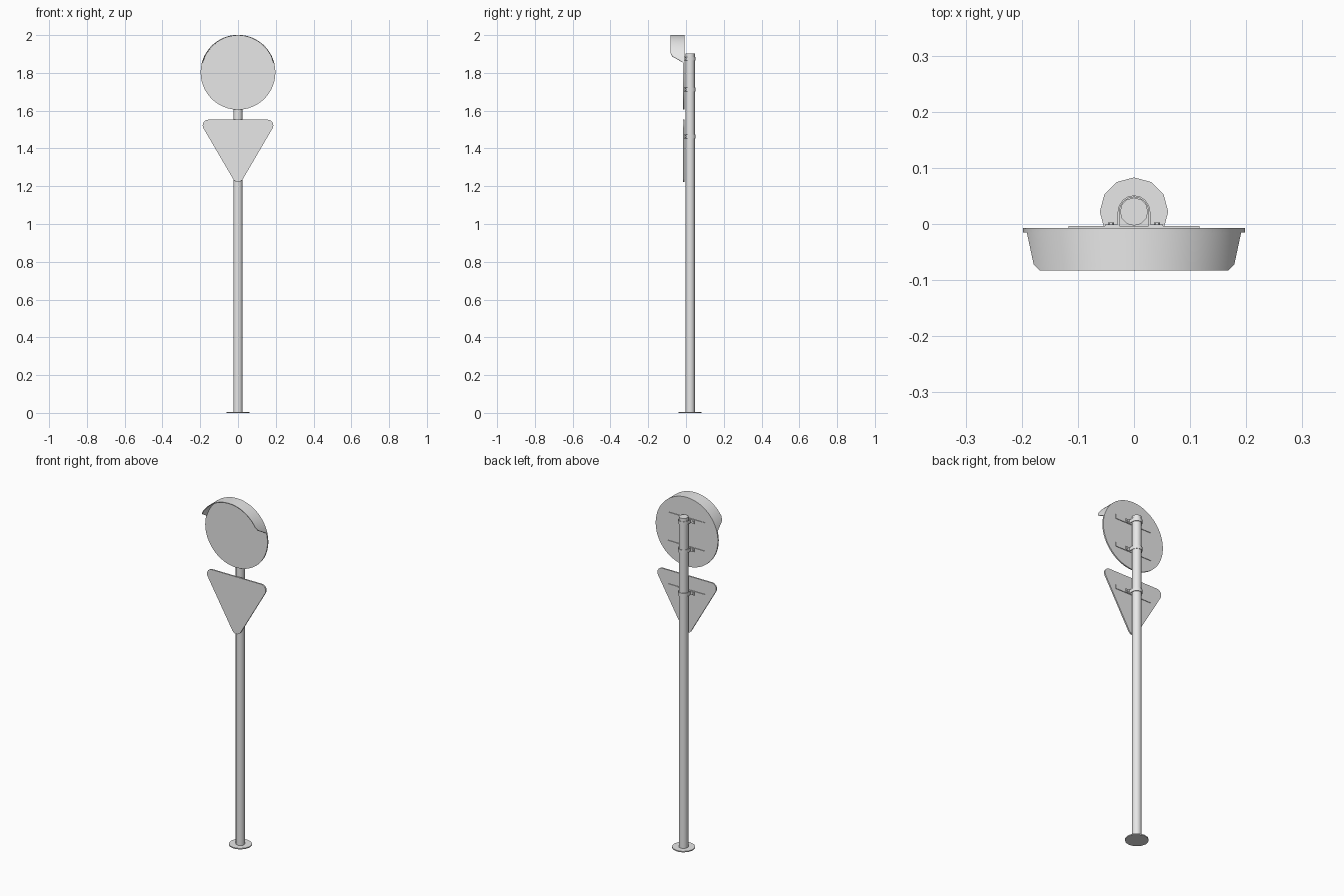
import bpy, bmesh
from math import sin, cos, acos, pi, radians

cube = bpy.data.objects.get("Cube")
if cube:
    bpy.data.objects.remove(cube)

grey = bpy.data.materials.new("bare grey metal")
grey.use_nodes = True
grey.diffuse_color = (0.8, 0.8, 0.8, 1)
grey.node_tree.nodes["Principled BSDF"].inputs["Base Color"].default_value = (0.8, 0.8, 0.8, 1)

POLE_Y, POLE_R = 0.022, 0.025
BACK, FRONT = -0.007, -0.015      # sign plate faces
DISC_Z, DISC_R = 1.803, 0.198


def finish(name, bm, thickness=0):
    bmesh.ops.recalc_face_normals(bm, faces=bm.faces) if not thickness else None
    mesh = bpy.data.meshes.new(name)
    bm.to_mesh(mesh)
    bm.free()
    mesh.materials.append(grey)
    ob = bpy.data.objects.new(name, mesh)
    bpy.context.collection.objects.link(ob)
    bpy.ops.object.select_all(action='DESELECT')
    ob.select_set(True)
    bpy.context.view_layer.objects.active = ob
    if thickness:
        mod = ob.modifiers.new("thickness", 'SOLIDIFY')
        mod.thickness, mod.offset = thickness, -1
        bpy.ops.object.modifier_apply(modifier=mod.name)
    bpy.ops.object.shade_smooth_by_angle(angle=radians(40))
    return ob


def prism(name, outline, vector):
    """Extrude a closed outline of 3D points along a vector."""
    bm = bmesh.new()
    face = bm.faces.new([bm.verts.new(p) for p in outline])
    top = bmesh.ops.extrude_face_region(bm, geom=[face])["geom"]
    bmesh.ops.translate(bm, vec=vector,
                        verts=[v for v in top if isinstance(v, bmesh.types.BMVert)])
    return finish(name, bm)


def arc(cx, cy, r, start, end, steps):
    return [(cx + r * cos(start + (end - start) * i / steps),
             cy + r * sin(start + (end - start) * i / steps)) for i in range(steps + 1)]


def flat(points, z):
    return [(x, y, z) for x, y in points]


def upright(points):
    return [(x, BACK, z) for x, z in points]


def box(name, x0, x1, y0, y1, z0, z1):
    prism(name, [(x0, y0, z0), (x1, y0, z0), (x1, y1, z0), (x0, y1, z0)], (0, 0, z1 - z0))


# Pole and foot plate
prism("foot_plate", flat(arc(0, POLE_Y, 0.061, pi / 2, pi * 2.5, 12)[:-1], 0), (0, 0, 0.006))
prism("pole", flat(arc(0, POLE_Y, POLE_R, pi / 2, pi * 2.5, 12)[:-1], 0.004), (0, 0, 1.898))

# Round sign
plate = (0, FRONT - BACK, 0)
prism("round_sign", upright(arc(0, DISC_Z, DISC_R, 0, 2 * pi, 48)[:-1]), plate)

# Triangular sign, point down, with rounded corners
r, a, top = 0.03, 0.157, 1.552
corners = [(a, top - r, -30), (-a, top - r, 90), (0, top - r - a * 1.71, 210)]
outline = []
for cx, cz, start in corners:
    outline += arc(cx, cz, r, radians(start), radians(start + 120), 8)
prism("triangle_sign", upright(outline), plate)

# Curved visor over the round sign, with a sloping lower edge
bm = bmesh.new()
COLS = 32
rows = []
for y, z_end in [(BACK, 1.845), (FRONT, 1.855), (-0.072, 1.888), (-0.083, 1.908)]:
    half = acos((z_end - DISC_Z) / DISC_R)
    angles = [half * (2 * i / COLS - 1) for i in range(COLS + 1)]
    rows.append([bm.verts.new((DISC_R * sin(t), y, DISC_Z + DISC_R * cos(t))) for t in angles])
for back, front in zip(rows, rows[1:]):
    for i in range(COLS):
        bm.faces.new((back[i], front[i], front[i + 1], back[i + 1]))
finish("visor", bm, 0.004)

# Mounting rails with clamps round the pole
for name, z in [("upper", 1.875), ("middle", 1.712), ("lower", 1.463)]:
    box(name + "_rail", -0.117, 0.117, BACK, -0.0035, z - 0.012, z + 0.012)
    outer, inner = POLE_R + 0.004, POLE_R + 0.001
    band = ([(outer, -0.0035)] + arc(0, POLE_Y, outer, 0, pi, 8) + [(-outer, -0.0035), (-inner, -0.0035)]
            + arc(0, POLE_Y, inner, pi, 0, 8) + [(inner, -0.0035)])
    prism(name + "_clamp_band", flat(band, z - 0.01), (0, 0, 0.02))
    for side, s in [("left", 1), ("right", -1)]:
        x0, x1 = sorted((s * inner, s * 0.052))
        box(f"{name}_{side}_clamp_flange", x0, x1, -0.0035, -0.0005, z - 0.01, z + 0.01)
        bolt = [(x, -0.001, h) for x, h in arc(s * 0.041, z, 0.005, 0, 2 * pi, 6)[:-1]]
        prism(f"{name}_{side}_bolt", bolt, (0, 0.004, 0))
